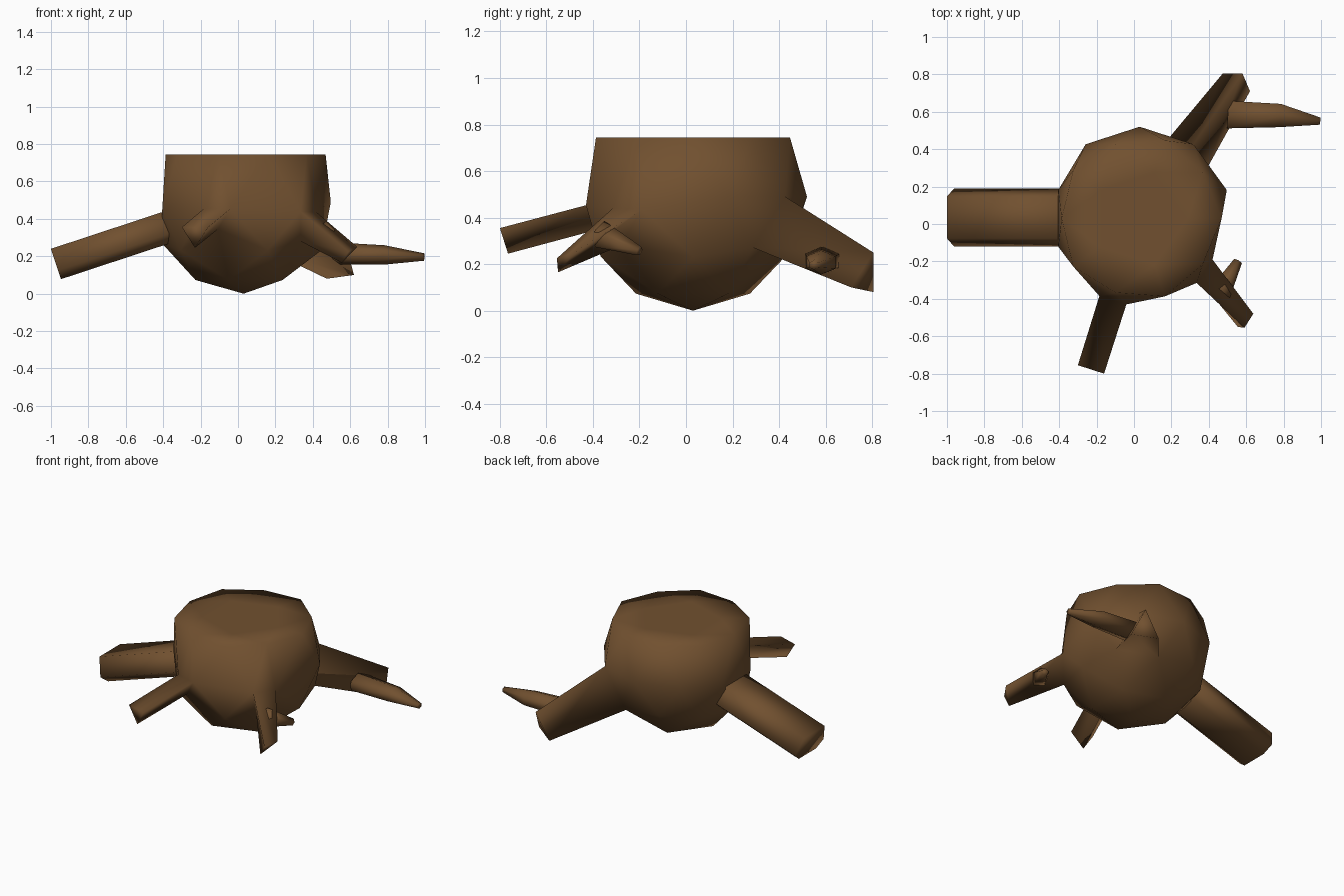
import bpy, bmesh, math
from mathutils import Vector

if "Cube" in bpy.data.objects:
    bpy.data.objects.remove(bpy.data.objects["Cube"])

bark = bpy.data.materials.new("brown_bark")
bark.diffuse_color = (0.165, 0.081, 0.029, 1)
bark.use_nodes = True
bark.node_tree.nodes["Principled BSDF"].inputs["Base Color"].default_value = bark.diffuse_color
C = Vector((0.03, 0.03, 0.49))   # centre of the stump sphere
R = 0.49


def finish(name, bm):
    bmesh.ops.recalc_face_normals(bm, faces=bm.faces)
    me = bpy.data.meshes.new(name)
    bm.to_mesh(me)
    bm.free()
    me.materials.append(bark)
    me.shade_smooth()
    ob = bpy.data.objects.new(name, me)
    bpy.context.collection.objects.link(ob)
    return ob


def polygon(n, turn=0.0):
    return [(math.cos(math.radians(turn + 360 * i / n)),
             math.sin(math.radians(turn + 360 * i / n))) for i in range(n)]


def root(name, path, section):
    """Sweep a section along (point, side radius, up radius) stations."""
    bm = bmesh.new()
    pts = [Vector(p[0]) for p in path]
    rings = []
    for i, (p, rs, ru) in enumerate(path):
        d = (pts[min(i + 1, len(pts) - 1)] - pts[max(i - 1, 0)]).normalized()
        side = d.cross(Vector((0, 0, 1))).normalized()
        up = side.cross(d)
        rings.append([bm.verts.new(pts[i] + side * (u * rs) + up * (v * ru))
                      for u, v in section])
    n = len(section)
    for a, b in zip(rings, rings[1:]):
        for i in range(n):
            bm.faces.new((a[i], a[(i + 1) % n], b[(i + 1) % n], b[i]))
    bm.faces.new(rings[0])
    bm.faces.new(rings[-1])
    return finish(name, bm)


# Stump: low-poly sphere with the top pressed flat
bm = bmesh.new()
bmesh.ops.create_icosphere(bm, subdivisions=2, radius=R)
for v in bm.verts:
    v.co += C
EQ, LOW, MID = (0, R), (-0.2191, 0.4383), (-0.2576, 0.4168)   # height, radius


def vert(ring, azimuth):
    a = math.radians(azimuth)
    p = C + Vector((ring[1] * math.cos(a), ring[1] * math.sin(a), ring[0]))
    return min(bm.verts, key=lambda v: (v.co - p).length)


def grow_root(specs):
    """Pull a triangle of the stump to its base points, extrude to its ends."""
    corners = [vert(*s[0]) for s in specs]
    face = next(f for f in bm.faces if set(f.verts) == set(corners))
    for v, s in zip(corners, specs):
        if s[1]:
            v.co = s[1]
    base = [v.co.copy() for v in corners]
    new = bmesh.ops.extrude_discrete_faces(bm, faces=[face])["faces"][0]
    moves = []
    for v in new.verts:
        i = min(range(3), key=lambda k: (base[k] - v.co).length)
        moves.append((v, specs[i][2]))
    for v, end in moves:
        v.co = end


left_top = [vert(EQ, 162), vert(EQ, 198)]
# Front root
front = [((EQ, 234), (-0.185, -0.385, 0.453), (-0.30, -0.755, 0.355)),
         ((EQ, 270), (-0.041, -0.430, 0.453), (-0.16, -0.80, 0.355)),
         ((LOW, 252), (-0.108, -0.396, 0.344), (-0.23, -0.765, 0.245))]
# Front right root
front_right = [((EQ, 342), (0.42, -0.19, 0.435), (0.638, -0.48, 0.25)),
               ((EQ, 306), (0.335, -0.315, 0.44), (0.59, -0.555, 0.225)),
               ((LOW, 324), (0.335, -0.28, 0.28), (0.555, -0.55, 0.165))]
# Back right root
back_right = [((EQ, 54), None, (0.58, 0.805, 0.25)),
              ((LOW, 36), None, (0.62, 0.71, 0.10)),
              ((MID, 72), None, (0.475, 0.805, 0.08))]
for spec in (front, front_right, back_right):
    grow_root(spec)
for v in left_top:
    v.co.x, v.co.z = -0.405, 0.45
for v in bm.verts:
    if v.co.z > 0.7:
        v.co.z = 0.745
finish("stump_with_roots", bm)

# Left root: broad, flat-topped section
hexa = [(0.72, 0.9), (1, -0.45), (0.6, -1), (-0.6, -1), (-1, -0.45), (-0.72, 0.9)]
root("left_root", [((-0.25, 0.035, 0.402), 0.155, 0.09),
                   ((-0.975, 0.035, 0.163), 0.155, 0.09)], hexa)

# Spur on the front right root
root("front_right_spur", [((0.46, -0.37, 0.325), 0.06, 0.065),
                          ((0.555, -0.2, 0.255), 0.025, 0.022)], polygon(5, 90))

# Long tapering branch on the back right root
root("back_right_branch", [((0.5, 0.585, 0.215), 0.085, 0.06),
                           ((0.78, 0.58, 0.207), 0.072, 0.052),
                           ((0.995, 0.55, 0.196), 0.022, 0.02)], polygon(6, 30))
